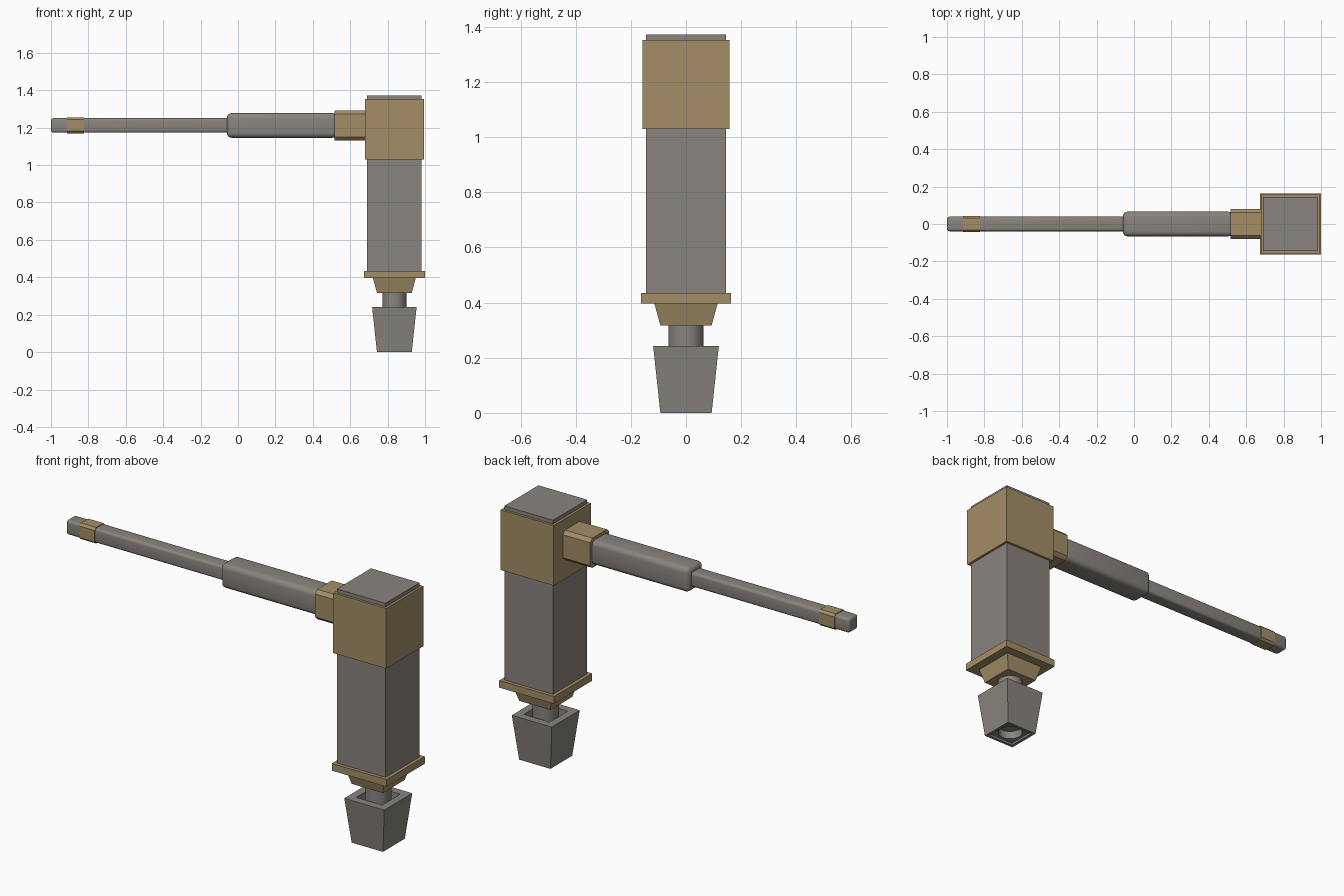
import bpy, bmesh, math
from mathutils import Vector

if "Cube" in bpy.data.objects:
    bpy.data.objects.remove(bpy.data.objects["Cube"])


def material(name, rgb):
    m = bpy.data.materials.new(name)
    m.diffuse_color = (*rgb, 1)
    m.use_nodes = True
    m.node_tree.nodes["Principled BSDF"].inputs["Base Color"].default_value = m.diffuse_color
    return m


GREY = material("warm grey steel", (0.25, 0.23, 0.205))
TAN = material("dull brass", (0.37, 0.27, 0.135))
CX = 0.836      # axis of the upright head
AZ = 1.212      # axis of the long arm


def finish(name, bm, mat):
    bmesh.ops.recalc_face_normals(bm, faces=bm.faces[:])
    me = bpy.data.meshes.new(name)
    bm.to_mesh(me)
    bm.free()
    me.materials.append(mat)
    ob = bpy.data.objects.new(name, me)
    bpy.context.collection.objects.link(ob)
    bpy.context.view_layer.objects.active = ob
    ob.select_set(True)
    bpy.ops.object.shade_smooth_by_angle(angle=math.radians(31))
    ob.select_set(False)
    return ob


def upright(name, mat, rings, sides=4):
    """Stack of (half width, z) rings around the head axis, capped at both ends."""
    bm = bmesh.new()
    grow = math.sqrt(2) if sides == 4 else 1
    loops = []
    for r, z in rings:
        angles = [(i + 0.5) * math.tau / sides for i in range(sides)]
        loops.append([bm.verts.new((CX + r * grow * math.cos(a), r * grow * math.sin(a), z))
                      for a in angles])
    for lo, hi in zip(loops, loops[1:]):
        for i in range(sides):
            j = (i + 1) % sides
            bm.faces.new((lo[i], lo[j], hi[j], hi[i]))
    bm.faces.new(loops[0])
    bm.faces.new(loops[-1])
    return finish(name, bm, mat)


def arm_part(name, mat, x0, x1, half, bevel, segments, round_ends):
    """Square bar along x with bevelled edges."""
    bm = bmesh.new()
    bmesh.ops.create_cube(bm, size=1)
    for v in bm.verts:
        v.co = Vector(((x0 + x1) / 2 + v.co.x * (x1 - x0), v.co.y * 2 * half, AZ + v.co.z * 2 * half))
    edges = [e for e in bm.edges
             if round_ends or abs(e.verts[0].co.x - e.verts[1].co.x) > 1e-4]
    bmesh.ops.bevel(bm, geom=edges, offset=bevel, segments=segments, profile=0.5, affect='EDGES')
    return finish(name, bm, mat)


# Upright head
upright("head_cap", GREY, [(0.145, 1.34), (0.145, 1.373)])
upright("head_block", TAN, [(0.158, 1.029), (0.158, 1.353)])
upright("head_column", GREY, [(0.145, 0.42), (0.145, 1.05)])
upright("flange", TAN, [(0.163, 0.396), (0.163, 0.435)])
upright("tapered_collar", TAN, [(0.093, 0.317), (0.115, 0.398)])
upright("neck", GREY, [(0.064, 0.065), (0.064, 0.33)], 32)

# Tapered foot: recessed base, open socket on top, round bore below
foot = upright("foot", GREY, [(0.077, 0.012), (0.077, 0), (0.093, 0), (0.119, 0.242),
                              (0.077, 0.242), (0.07, 0.07)])
bore = upright("bore_cutter", GREY, [(0.062, -0.05), (0.062, 0.055)], 32)
bore.hide_render = True
bore.hide_set(True)
cut = foot.modifiers.new("bore", 'BOOLEAN')
cut.object = bore
cut.operation = 'DIFFERENCE'
cut.solver = 'EXACT'

# Long arm
arm_part("arm_collar", TAN, 0.515, 0.69, 0.08, 0.018, 1, False)
arm_part("arm_grip", GREY, -0.06, 0.53, 0.066, 0.026, 4, True)
arm_part("arm_rod", GREY, -1.0, 0.0, 0.039, 0.014, 4, True)
arm_part("arm_band", TAN, -0.915, -0.824, 0.043, 0.012, 1, False)
